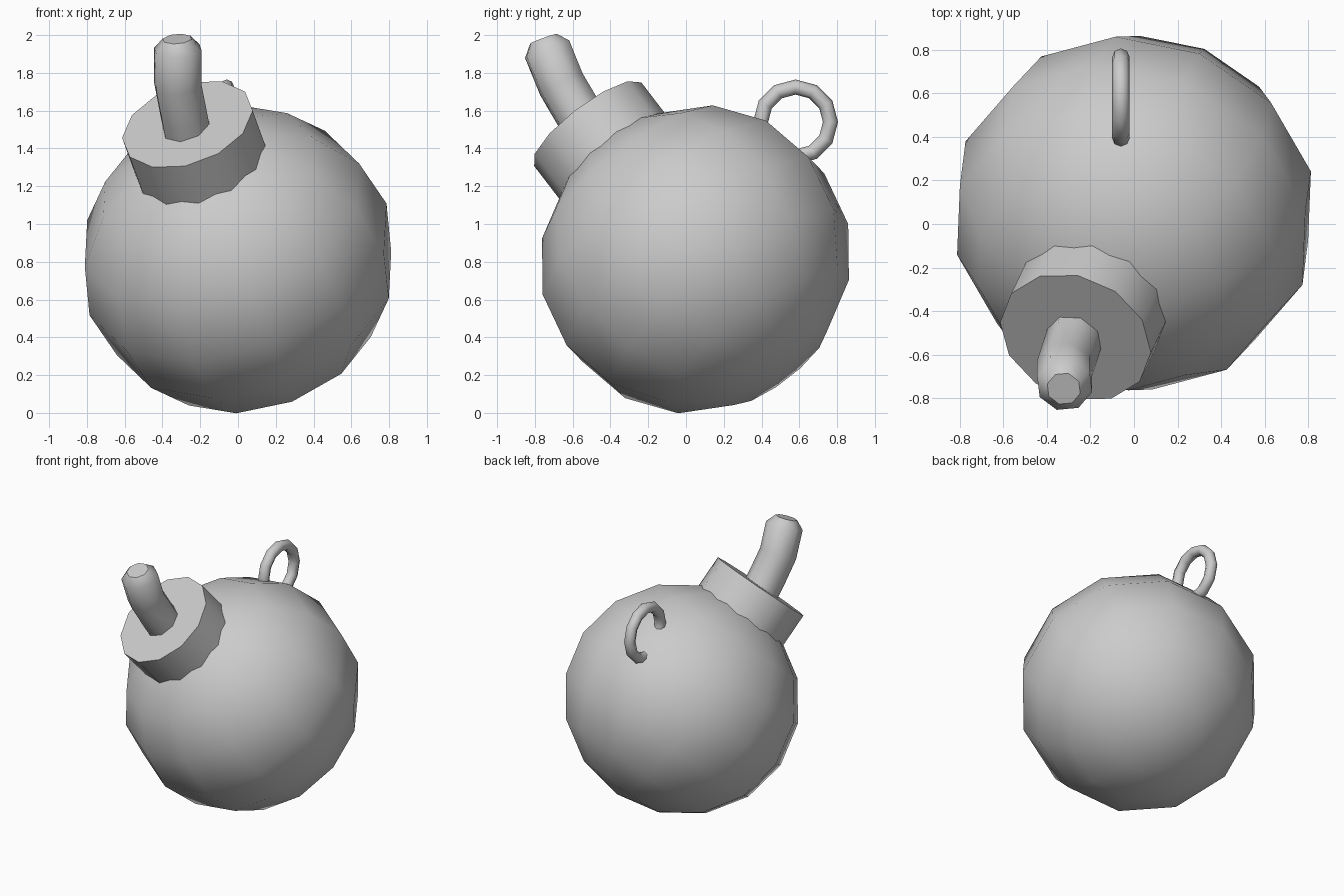
import bpy
from math import radians, tau
from mathutils import Matrix, Vector

if "Cube" in bpy.data.objects:
    bpy.data.objects.remove(bpy.data.objects["Cube"], do_unlink=True)

grey = bpy.data.materials.new("plain grey")
grey.use_nodes = True
grey.diffuse_color = (0.6, 0.6, 0.6, 1)
grey.node_tree.nodes["Principled BSDF"].inputs["Base Color"].default_value = (0.6, 0.6, 0.6, 1)

# Tilted frame shared by the body and the neck; its z axis points away from the neck
pole = Vector((0.277, 0.584, -0.763)).normalized()
side = Vector((0, 0, 1)).cross(pole).normalized()
up = pole.cross(side)
frame = Matrix((side, up, pole)).transposed().to_4x4()


def finish(name, angle, matrix=None):
    """Name, place, colour and shade the active object."""
    ob = bpy.context.object
    ob.name = ob.data.name = name
    if matrix:
        ob.matrix_world = matrix
    ob.data.materials.clear()
    ob.data.materials.append(grey)
    bpy.ops.object.shade_smooth_by_angle(angle=radians(angle))


def tilted(spot, roll):
    return Matrix.Translation(spot) @ frame @ Matrix.Rotation(radians(roll), 4, "Z")


# Round body, slightly flattened along the neck direction
body_centre = Vector((0, 0.05, 0.813))
bpy.ops.mesh.primitive_uv_sphere_add(segments=12, ring_count=8, radius=1)
finish("body", 60, tilted(body_centre, -3) @ Matrix.Diagonal((0.84, 0.84, 0.8, 1)))

# Neck with a flat cap, sunk into the body
NECK_DEPTH = 0.38
cap_centre = Vector((-0.268, -0.52, 1.528))
bpy.ops.mesh.primitive_cylinder_add(vertices=12, radius=0.36, depth=NECK_DEPTH)
finish("neck", 50, tilted(cap_centre + pole * NECK_DEPTH / 2, 12))

# Bent fuse with a rounded tip
path = [(-0.25, -0.45, 1.4, 1), (-0.285, -0.56, 1.57, 1), (-0.318, -0.66, 1.74, 1),
        (-0.318, -0.735, 1.925, 1), (-0.322, -0.755, 1.98, 0.6)]
curve = bpy.data.curves.new("fuse", "CURVE")
curve.dimensions = "3D"
curve.bevel_depth = 0.131
curve.bevel_resolution = 2
curve.use_fill_caps = True
spline = curve.splines.new("POLY")
spline.points.add(len(path) - 1)
for point, (x, y, z, width) in zip(spline.points, path):
    point.co = (x, y, z, 1)
    point.radius = width
fuse = bpy.data.objects.new("fuse", curve)
bpy.context.collection.objects.link(fuse)
bpy.ops.object.select_all(action="DESELECT")
fuse.select_set(True)
bpy.context.view_layer.objects.active = fuse
bpy.ops.object.convert(target="MESH")
finish("fuse", 80)

# Upright hanging ring at the back
bpy.ops.mesh.primitive_torus_add(major_segments=12, minor_segments=8,
                                 major_radius=0.185, minor_radius=0.04,
                                 location=(-0.06, 0.58, 1.54), rotation=(0, tau / 4, 0))
finish("ring", 60)
